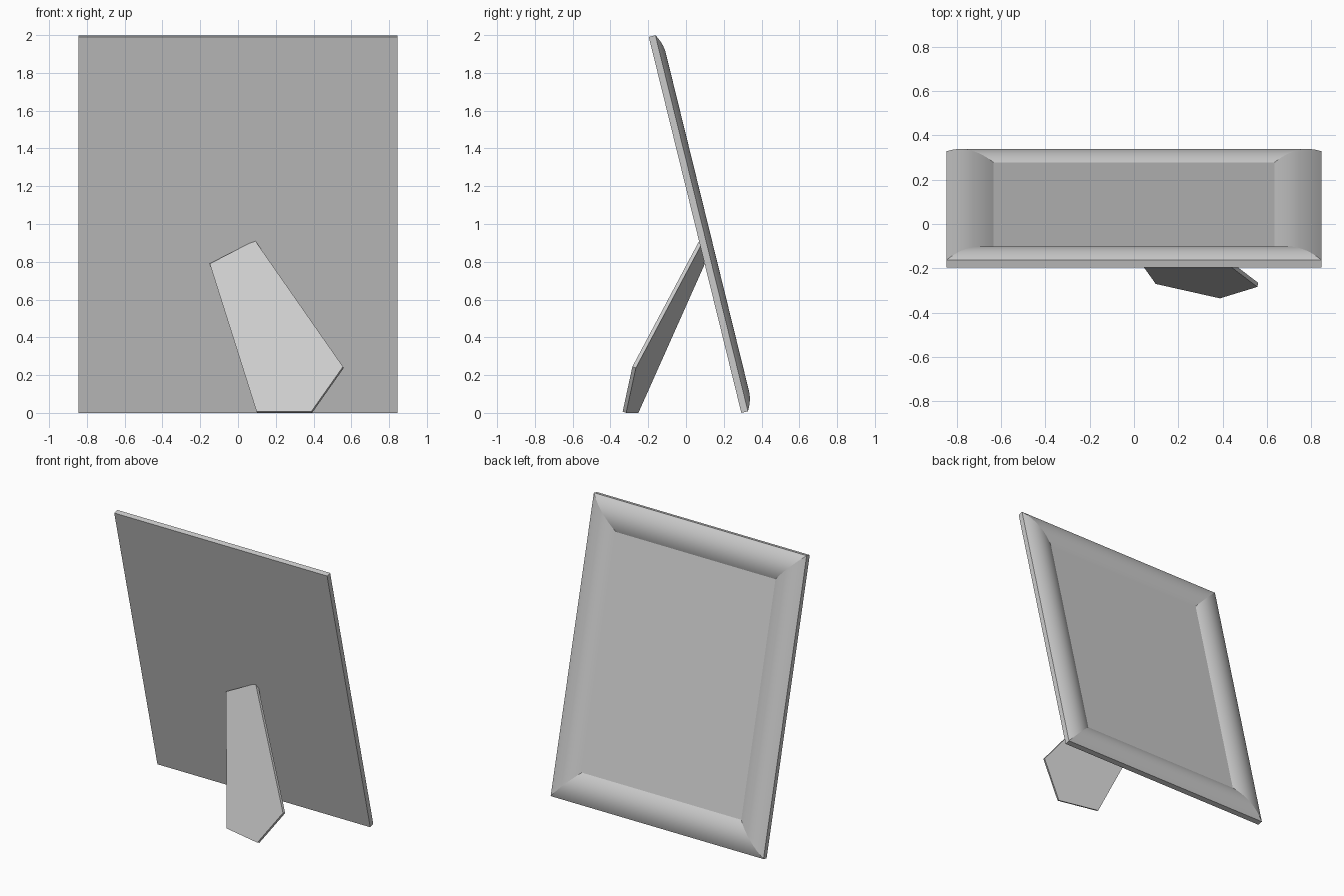
import bpy, bmesh, math
from mathutils import Matrix, Vector

cube = bpy.data.objects.get("Cube")
if cube:
    bpy.data.objects.remove(cube)

grey = bpy.data.materials.new("light grey")
grey.use_nodes = True
colour = (0.6, 0.6, 0.6, 1)
grey.diffuse_color = colour
grey.node_tree.nodes["Principled BSDF"].inputs["Base Color"].default_value = colour


def finish(bm, name):
    bmesh.ops.recalc_face_normals(bm, faces=bm.faces)
    mesh = bpy.data.meshes.new(name)
    bm.to_mesh(mesh)
    bm.free()
    mesh.materials.append(grey)
    obj = bpy.data.objects.new(name, mesh)
    bpy.context.collection.objects.link(obj)
    return obj


HALF_W, LENGTH, EDGE, BORDER, BULGE = 0.845, 2.05, 0.036, 0.212, 0.031
STEPS = 14
# local frame: x across, y up the panel, z towards the picture side
s = 0.239
c = math.sqrt(1 - s * s)
tilt = Matrix(((-1, 0, 0, 0), (0, -s, c, 0.293), (0, c, s, 0), (0, 0, 0, 1)))


def ring(bm, inset, height):
    x, low, high = HALF_W - inset, inset, LENGTH - inset
    return [bm.verts.new((px, py, height))
            for px, py in ((-x, low), (x, low), (x, high), (-x, high))]


# Frame: mitred border with a rounded moulding, swept as nested rectangles
bm = bmesh.new()
rings = [ring(bm, 0, 0)]
for i in range(STEPS + 1):
    t = i / STEPS
    rings.append(ring(bm, BORDER * t, EDGE + BULGE * 4 * t * (1 - t)))
bm.faces.new(rings[0])
for k, (a, b) in enumerate(zip(rings, rings[1:])):
    for i in range(4):
        j = (i + 1) % 4
        face = bm.faces.new((a[i], a[j], b[j], b[i]))
        face.smooth = k > 0
        bm.edges.get((a[i], b[i])).smooth = False
        if k < 2:
            bm.edges.get((a[i], a[j])).smooth = False
bm.transform(tilt)
finish(bm, "frame_border")

# Picture panel inside the border
bm = bmesh.new()
bm.faces.new(ring(bm, BORDER, EDGE))
bm.transform(tilt)
panel = finish(bm, "picture_panel")
if panel.data.polygons[0].normal.y < 0:
    panel.data.flip_normals()

# Support leg: a five-sided plate leaning against the rear of the frame
normal = Vector((-0.224, -1, 0.375)).normalized()
bm = bmesh.new()
outline = ((-0.15, 0.79), (0.09, 0.913), (0.556, 0.245), (0.388, 0.007), (0.098, 0.007))
front = [bm.verts.new((x, -0.251 - 0.224 * x + 0.375 * z, z)) for x, z in outline]
back = [bm.verts.new(v.co - normal * 0.02) for v in front]
bm.faces.new(front)
bm.faces.new(back[::-1])
for i in range(5):
    j = (i + 1) % 5
    bm.faces.new((front[i], front[j], back[j], back[i]))
finish(bm, "support_leg")
